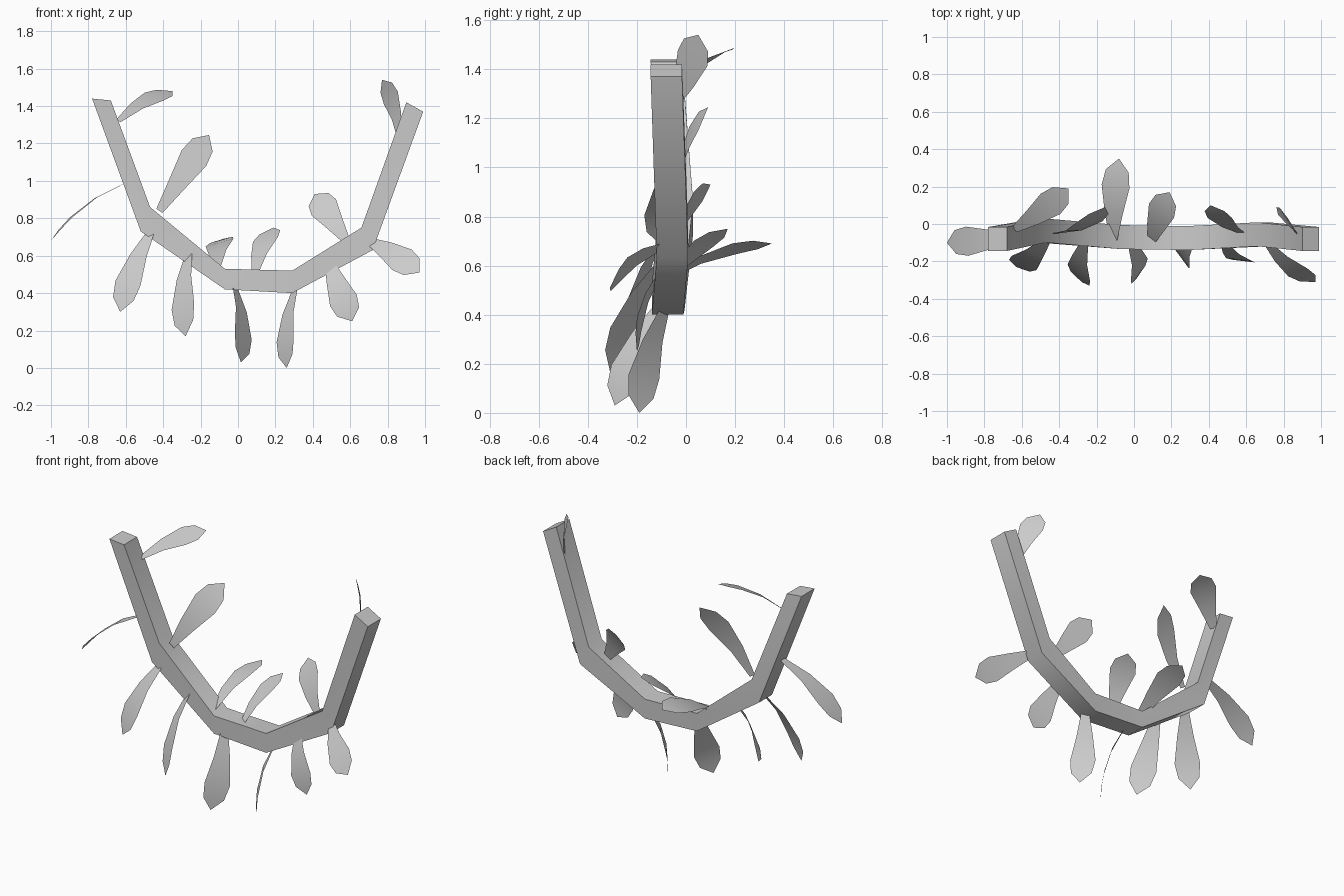
import bpy
from mathutils import Vector

if "Cube" in bpy.data.objects:
    bpy.data.objects.remove(bpy.data.objects["Cube"])


def make_object(name, verts, faces):
    mesh = bpy.data.meshes.new(name)
    mesh.from_pydata(verts, [], faces)
    mesh.validate()
    mesh.shade_smooth()
    ob = bpy.data.objects.new(name, mesh)
    bpy.context.collection.objects.link(ob)
    return ob


# Bent four-sided branch: outer (x, z), inner (x, z), centre y of each ring
rings = [
    ((-0.78, 1.44), (-0.68, 1.43), -0.08),
    ((-0.52, 0.73), (-0.47, 0.86), -0.035),
    ((-0.07, 0.42), (-0.07, 0.53), -0.07),
    ((0.29, 0.40), (0.29, 0.52), -0.075),
    ((0.72, 0.63), (0.66, 0.75), -0.055),
    ((0.99, 1.37), (0.90, 1.42), -0.08),
]
H = 0.064
verts, faces = [], []
for (ox, oz), (ix, iz), y in rings:
    verts += [(ox, y - H, oz), (ox, y + H, oz), (ix, y + H, iz), (ix, y - H, iz)]
for r in range(len(rings) - 1):
    for k in range(4):
        a, b = r * 4 + k, r * 4 + (k + 1) % 4
        faces.append((a, b, b + 4, a + 4))
n = len(verts)
faces += [(3, 2, 1, 0), (n - 4, n - 3, n - 2, n - 1)]
branch = make_object("branch", verts, faces)
bpy.context.view_layer.objects.active = branch
branch.select_set(True)
bpy.ops.object.shade_smooth_by_angle(angle=1.0)

# Leaf outline: position along the leaf, half width
OUTLINE = [(0, 0.02), (0.35, 0.05), (0.68, 0.078), (0.86, 0.064)]


def leaf(name, base, tip, across):
    """Thin blade from base to tip, arched upward along its length."""
    base, tip, w = Vector(base), Vector(tip), Vector(across)
    axis = tip - base
    d = axis.normalized()
    w = (w - d * w.dot(d)).normalized()
    up = d.cross(w)
    if up.z < 0:
        up, w = -up, -w
    vs, fs = [], []
    for t, half in OUTLINE:
        c = base + axis * t + up * (4 * t * (1 - t) * 0.075 * axis.length)
        vs += [c - w * half, c + w * half]
    vs.append(tip)
    for i in range(0, len(vs) - 3, 2):
        fs.append((i, i + 2, i + 3, i + 1))
    e = len(vs) - 1
    fs.append((e - 2, e, e - 1))
    return make_object(name, vs, fs)


# Base, tip and width direction of every leaf
leaves = [
    # reaching up and back
    ((-0.64, -0.03, 1.32), (-0.35, 0.19, 1.48), (-0.6, 0.75, 0.3)),
    ((-0.42, -0.05, 0.84), (-0.155, 0.09, 1.245), (0.8, 0, -0.54)),
    ((-0.11, -0.09, 0.54), (-0.08, 0.35, 0.69), (0.9, 0, 0.3)),
    ((0.09, -0.10, 0.50), (0.19, 0.17, 0.75), (0.75, -0.35, 0.2)),
    ((0.58, -0.05, 0.68), (0.41, 0.10, 0.93), (0.8, 0, 0.53)),
    ((0.86, -0.06, 1.24), (0.77, 0.05, 1.54), (0.5, -0.8, 0.46)),
    # hanging down and forward
    ((-0.60, -0.07, 0.99), (-1.0, -0.10, 0.68), (0.05, 1, 0.1)),
    ((-0.46, -0.08, 0.74), (-0.63, -0.23, 0.30), (0.9, -0.5, -0.16)),
    ((-0.26, -0.09, 0.63), (-0.28, -0.31, 0.17), (0.8, -0.6, 0.27)),
    ((-0.02, -0.10, 0.45), (0.015, -0.29, 0.03), (0.6, 0.8, -0.3)),
    ((0.31, -0.08, 0.44), (0.26, -0.19, 0.0), (0.6, -0.8, 0.17)),
    ((0.48, -0.10, 0.58), (0.61, -0.20, 0.25), (0.9, -0.1, 0.41)),
    ((0.70, -0.09, 0.68), (0.97, -0.31, 0.51), (0.5, 0.2, 0.53)),
]
for i, (b, t, w) in enumerate(leaves):
    leaf(f"leaf_{i + 1}", b, t, w)
